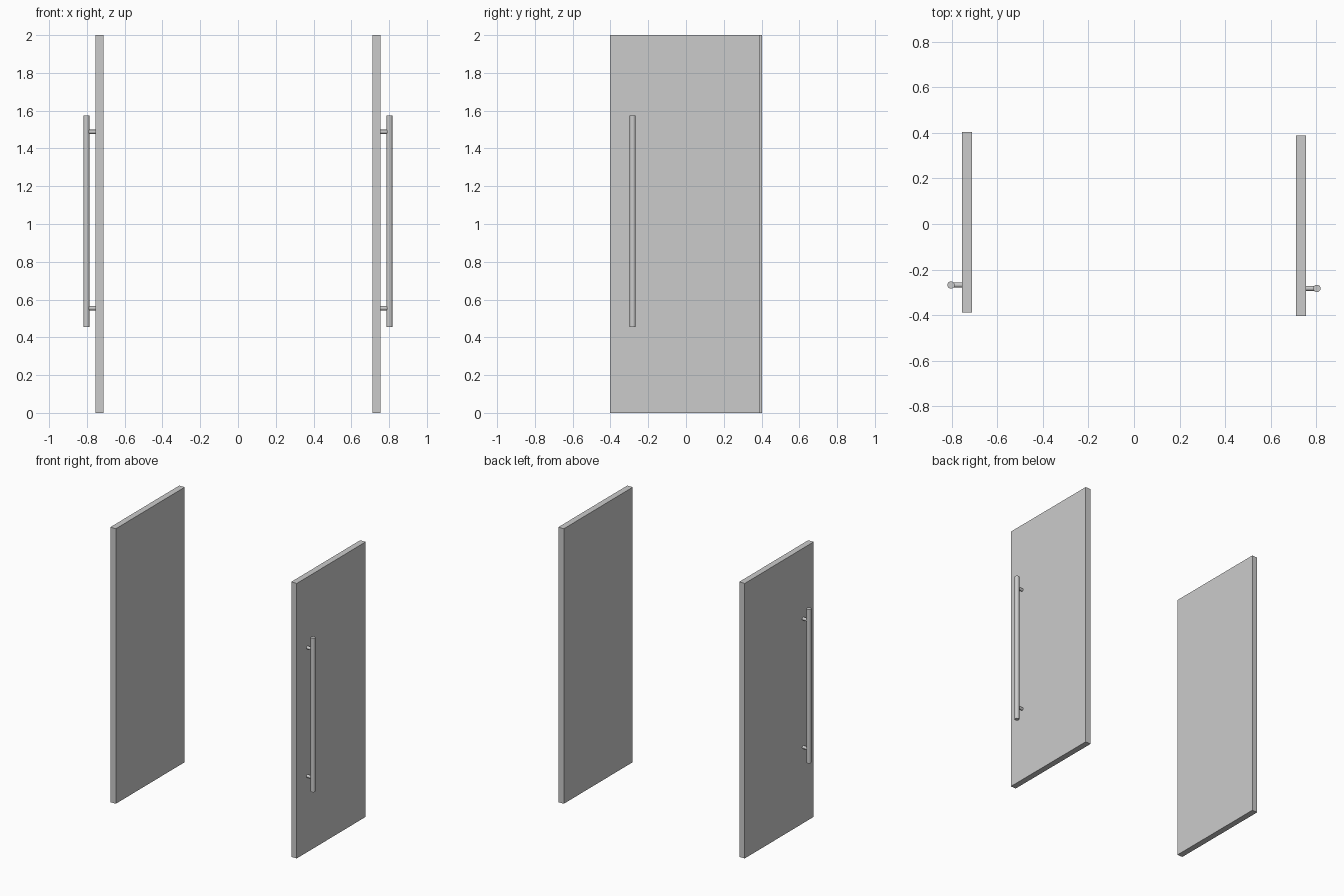
import bpy
from math import pi

if "Cube" in bpy.data.objects:
    bpy.data.objects.remove(bpy.data.objects["Cube"])

HEIGHT, WIDTH, THICK = 2.0, 0.792, 0.044
BAR_R, POST_R = 0.016, 0.011
PANEL_X, BAR_X = 0.733, 0.802


def cylinder(name, radius, depth, location, rotation=(0, 0, 0)):
    bpy.ops.mesh.primitive_cylinder_add(vertices=32, radius=radius, depth=depth,
                                        location=location, rotation=rotation)
    ob = bpy.context.object
    ob.name = name
    bpy.ops.object.shade_smooth_by_angle()
    return ob


def door(side, label, y):
    # Door slab
    bpy.ops.mesh.primitive_cube_add(size=1, location=(side * PANEL_X, y, HEIGHT / 2))
    slab = bpy.context.object
    slab.name = label + "_door_panel"
    slab.scale = (THICK, WIDTH, HEIGHT)
    bpy.ops.object.transform_apply(location=False, rotation=False, scale=True)

    # Long pull bar on the outer face
    hy = y - 0.275
    z0, z1 = 0.455, 1.575
    cylinder(label + "_handle_bar", BAR_R, z1 - z0, (side * BAR_X, hy, (z0 + z1) / 2))

    # Two standoff posts joining bar and slab
    inner = PANEL_X + THICK / 2
    for part, z in (("lower", 0.554), ("upper", 1.488)):
        cylinder(f"{label}_{part}_handle_post", POST_R, BAR_X - inner,
                 (side * (inner + BAR_X) / 2, hy, z), (0, pi / 2, 0))


# The two doors are slightly offset in depth
door(-1, "left", 0.0075)
door(1, "right", -0.0075)
